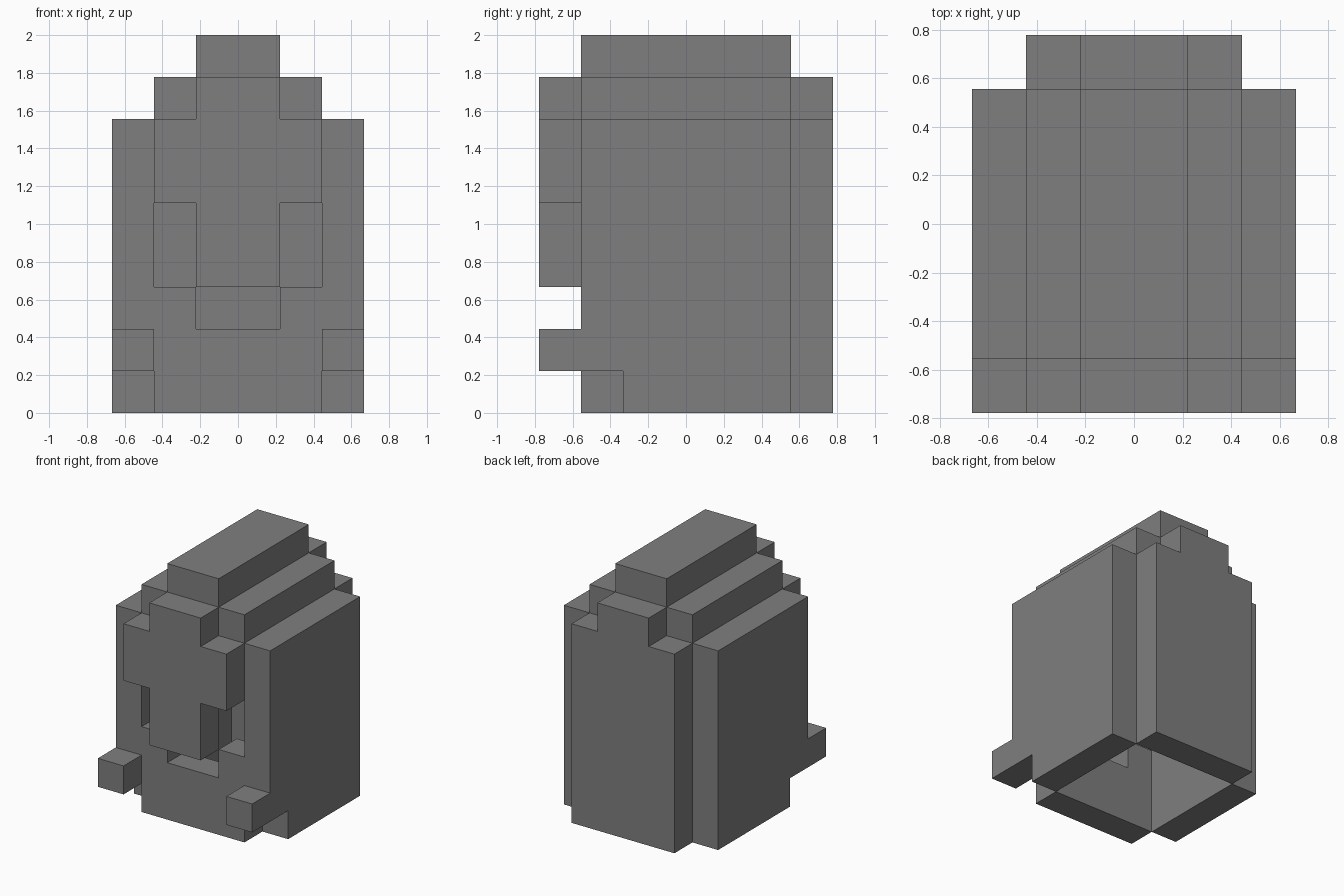
import bpy, bmesh
from mathutils import Vector

if "Cube" in bpy.data.objects:
    bpy.data.objects.remove(bpy.data.objects["Cube"])

U = 2 / 9  # one block; the model is 9 blocks tall

grey = bpy.data.materials.new("mid grey")
grey.diffuse_color = (0.212, 0.212, 0.212, 1)
grey.use_nodes = True
grey.node_tree.nodes["Principled BSDF"].inputs["Base Color"].default_value = grey.diffuse_color


def extrude(name, profile, axis, start, end):
    """Extrude a block-unit profile along x (profile is y,z) or y (profile is x,z)."""
    bm = bmesh.new()
    if axis == 'x':
        pts = [(start, a, b) for a, b in profile]
        step = Vector((end - start, 0, 0)) * U
    else:
        pts = [(a, start, b) for a, b in profile]
        step = Vector((0, end - start, 0)) * U
    face = bm.faces.new([bm.verts.new(Vector(p) * U) for p in pts])
    geom = bmesh.ops.extrude_face_region(bm, geom=[face])['geom']
    bmesh.ops.translate(bm, vec=step,
                        verts=[g for g in geom if isinstance(g, bmesh.types.BMVert)])
    if len(bm.faces) < len(profile) + 2:  # keep the starting cap
        bm.faces.new([v for v in list(bm.verts)[:len(profile)]])
    bmesh.ops.recalc_face_normals(bm, faces=bm.faces)
    mesh = bpy.data.meshes.new(name)
    bm.to_mesh(mesh)
    bm.free()
    mesh.materials.append(grey)
    obj = bpy.data.objects.new(name, mesh)
    bpy.context.collection.objects.link(obj)
    return obj


def mirrored(half):
    """Complete a right-hand x,z outline, listed bottom to top, across x = 0."""
    return half + [(-x, z) for x, z in reversed(half)]


def rect(a0, a1, b0, b1):
    return [(a0, b0), (a1, b0), (a1, b1), (a0, b1)]


# Side walls, each with a projecting front block and a notch below it
side = [(-3.5, 1), (-3.5, 2), (-2.5, 2), (-2.5, 7),
        (2.5, 7), (2.5, 0), (-1.5, 0), (-1.5, 1)]
extrude("right_wall", side, 'x', 2, 3)
extrude("left_wall", side, 'x', -3, -2)

# Back wall with raised centre
extrude("back_wall", mirrored([(2, 0), (2, 7), (1, 7), (1, 8)]), 'y', 2.5, 3.5)

# Face plate standing proud, leaving openings beside and below its lower part
extrude("face_plate", mirrored([(1, 3), (1, 5), (2, 5), (2, 7), (1, 7), (1, 8)]),
        'y', -3.5, -2.5)

# Low front wall with a slot in its top
extrude("lower_front_wall", mirrored([(2, 0), (2, 3), (1, 3), (1, 2)]), 'y', -2.5, -1.5)

# Stepped roof
extrude("right_roof_step", rect(1, 2, 7, 8), 'y', -2.5, 2.5)
extrude("left_roof_step", rect(-2, -1, 7, 8), 'y', -2.5, 2.5)
extrude("roof_ridge", rect(-1, 1, 8, 9), 'y', -2.5, 2.5)
